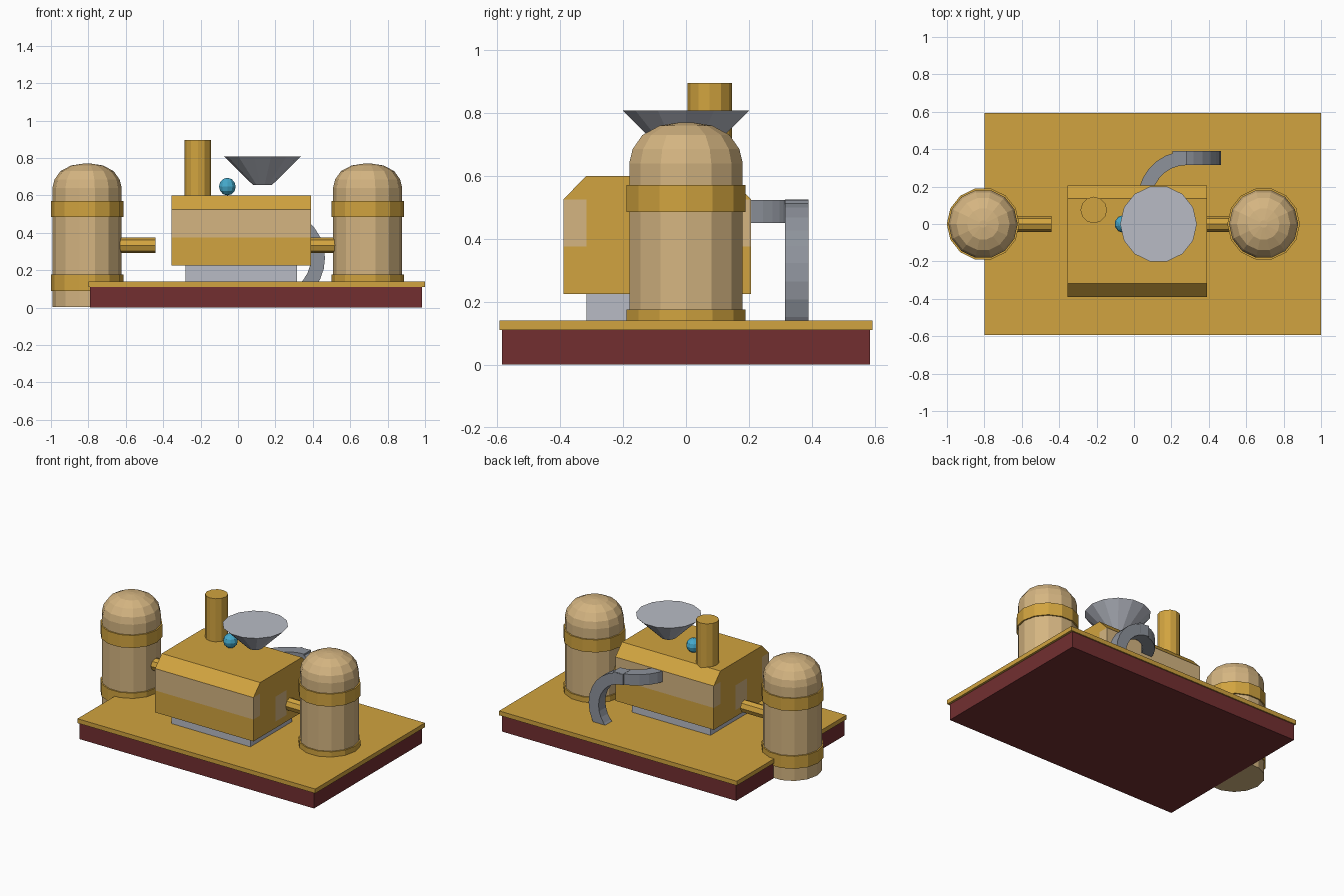
import bpy, bmesh
from math import sin, cos, pi, radians
from mathutils import Vector

cube = bpy.data.objects.get("Cube")
if cube:
    bpy.data.objects.remove(cube, do_unlink=True)


def material(name, rgb):
    m = bpy.data.materials.new(name)
    m.use_nodes = True
    m.diffuse_color = (*rgb, 1)
    m.node_tree.nodes["Principled BSDF"].inputs["Base Color"].default_value = (*rgb, 1)
    return m


GOLD = material("gold", (0.64, 0.37, 0.05))
TAN = material("tan", (0.66, 0.46, 0.22))
MAROON = material("maroon", (0.17, 0.028, 0.03))
LIGHT = material("light_grey", (0.48, 0.50, 0.56))
STEEL = material("steel_grey", (0.27, 0.29, 0.33))
BLUE = material("blue", (0.06, 0.40, 0.60))


def finish(name, bm, *mats):
    bmesh.ops.recalc_face_normals(bm, faces=bm.faces)
    me = bpy.data.meshes.new(name)
    bm.to_mesh(me)
    bm.free()
    for m in mats:
        me.materials.append(m)
    ob = bpy.data.objects.new(name, me)
    bpy.context.collection.objects.link(ob)
    return ob


def box(name, lo, hi, mat):
    bm = bmesh.new()
    bmesh.ops.create_cube(bm, size=1)
    lo, hi = Vector(lo), Vector(hi)
    for v in bm.verts:
        v.co = (lo + hi) / 2 + v.co * (hi - lo)
    return finish(name, bm, mat)


def lathe(name, profile, sides, at, mat, along_x=False):
    """Closed turned shape from (radius, height) rings."""
    bm = bmesh.new()
    rings = []
    for r, h in profile:
        ring = []
        for i in range(sides):
            a = 2 * pi * i / sides
            p = Vector((h, r * cos(a), r * sin(a)) if along_x else (r * cos(a), r * sin(a), h))
            ring.append(bm.verts.new(p + Vector(at)))
        rings.append(ring)
    for a, b in zip(rings, rings[1:]):
        for i in range(sides):
            j = (i + 1) % sides
            bm.faces.new((a[i], a[j], b[j], b[i]))
    bm.faces.new(rings[0])
    bm.faces.new(rings[-1])
    return finish(name, bm, mat)


def bent_duct(name, place, start, end, steps, mat):
    """Square duct swept round an arc; place(u, v, w) maps arc plane and width."""
    bm = bmesh.new()
    rings = []
    for i in range(steps + 1):
        a = radians(start + (end - start) * i / steps)
        rings.append([bm.verts.new(place(r * cos(a), r * sin(a), w))
                      for r, w in ((0.185, -0.037), (0.26, -0.037), (0.26, 0.037), (0.185, 0.037))])
    for a, b in zip(rings, rings[1:]):
        for i in range(4):
            j = (i + 1) % 4
            bm.faces.new((a[i], a[j], b[j], b[i]))
    bm.faces.new(rings[0])
    bm.faces.new(rings[-1])
    return finish(name, bm, mat)


# Base slab and floor plate
box("base_slab", (-0.79, -0.585, 0), (0.985, 0.585, 0.11), MAROON)
box("floor_plate", (-0.8, -0.593, 0.11), (1.0, 0.593, 0.14), GOLD)

# Domed tanks with hoops and short feed pipes
dome = [(0.185, 0.003), (0.185, 0.64), (0.174, 0.685), (0.142, 0.73), (0.085, 0.76), (0.02, 0.77)]
for side, x, pipe in (("right", -0.807, (-0.65, -0.44)), ("left", 0.693, (0.34, 0.55))):
    lathe(side + "_tank", dome, 14, (x, 0, 0), TAN)
    for label, z in (("lower", 0.09), ("upper", 0.485)):
        lathe(f"{side}_tank_{label}_hoop", [(0.194, z), (0.194, z + 0.086)], 14, (x, 0, 0), GOLD)
    lathe(side + "_feed_pipe", [(0.042, pipe[0]), (0.042, pipe[1])], 8, (0, 0, 0.333), GOLD, True)

# Machine plinth
box("machine_plinth", (-0.28, -0.317, 0.003), (0.315, 0.135, 0.225), LIGHT)

# Machine body: chamfered prism with tan corner panels and side hatches
bm = bmesh.new()
outline = [(-0.39, 0.225), (-0.39, 0.525), (-0.317, 0.6), (0.135, 0.6), (0.207, 0.525), (0.207, 0.225)]
front = bm.faces.new([bm.verts.new((-0.355, y, z)) for y, z in outline])
ext = bmesh.ops.extrude_face_region(bm, geom=[front], use_keep_orig=True)
for v in ext["geom"]:
    if isinstance(v, bmesh.types.BMVert):
        v.co.x = 0.39
cuts = [((0, 0, z), (0, 0, 1)) for z in (0.27, 0.375, 0.44, 0.525)]
cuts += [((0, y, 0), (0, 1, 0)) for y in (-0.317, -0.15, -0.03, 0.135)]
for co, no in cuts:
    bmesh.ops.bisect_plane(bm, geom=bm.verts[:] + bm.edges[:] + bm.faces[:], plane_co=co, plane_no=no)
bmesh.ops.recalc_face_normals(bm, faces=bm.faces)
for f in bm.faces:
    c = f.calc_center_median()
    corner = (c.y < -0.317 or c.y > 0.135) and 0.375 < c.z < 0.525
    hatch = abs(f.normal.x) > 0.9 and -0.15 < c.y < -0.03 and 0.27 < c.z < 0.44
    f.material_index = int(corner or hatch)
finish("machine_body", bm, GOLD, TAN)

# Chimney, hopper and indicator ball on top
lathe("chimney", [(0.071, 0.59), (0.071, 0.895)], 12, (-0.215, 0.075, 0), GOLD)
lathe("hopper", [(0.05, 0.655), (0.205, 0.807)], 14, (0.131, 0, 0), LIGHT)
bm = bmesh.new()
bmesh.ops.create_uvsphere(bm, u_segments=10, v_segments=6, radius=0.047)
bmesh.ops.translate(bm, vec=(-0.057, 0, 0.647), verts=bm.verts)
finish("indicator_ball", bm, BLUE)

# Exhaust duct: turns sideways behind the body, then curls down to the floor
bent_duct("exhaust_bend", lambda u, v, w: (0.28 + u, 0.13 + v, 0.487 + w), 180, 90, 7, STEEL)
bent_duct("exhaust_drop", lambda u, v, w: (0.205 + u, 0.352 + w, 0.265 + v), 90, -90, 14, STEEL)
